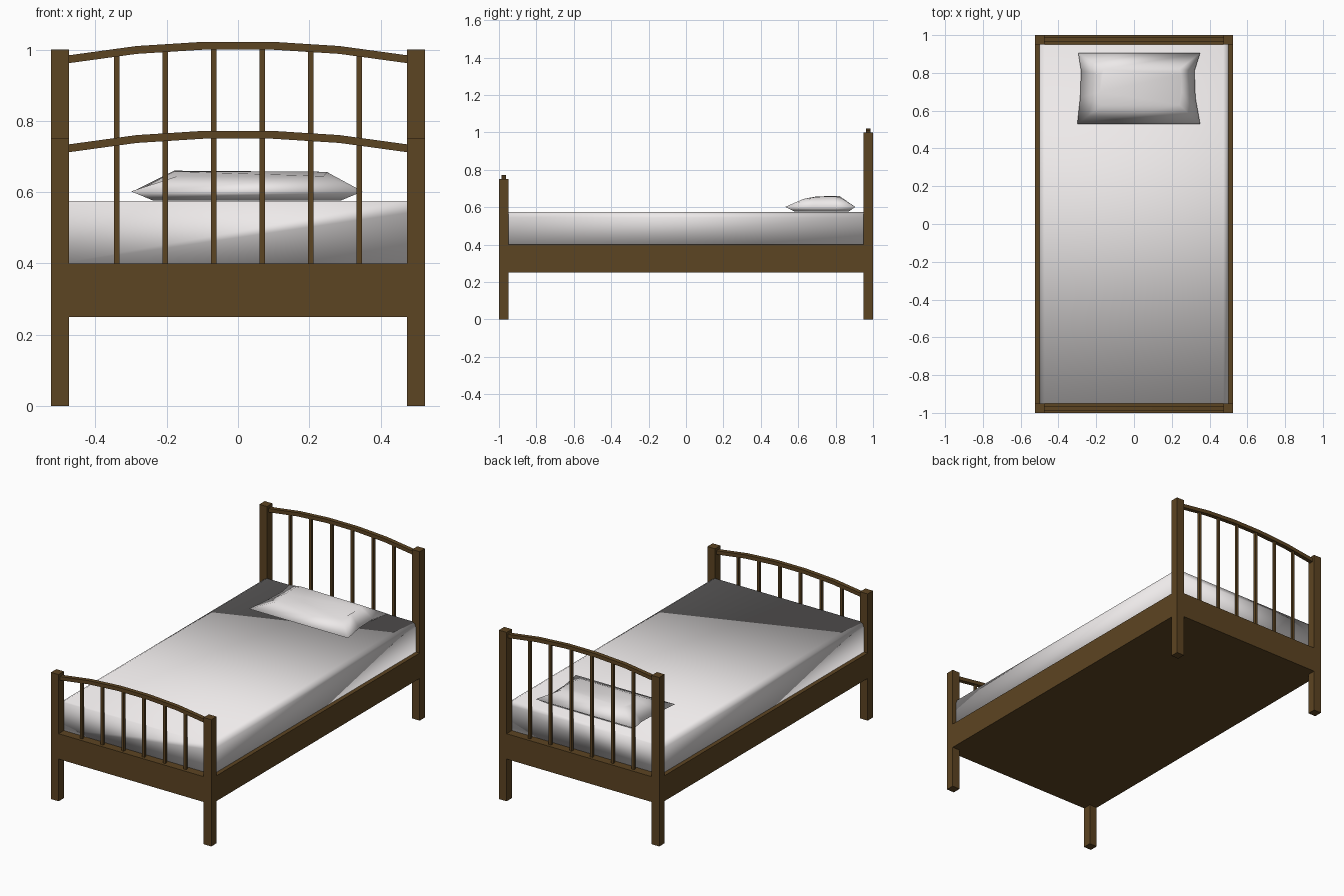
import bpy, bmesh

if "Cube" in bpy.data.objects:
    bpy.data.objects.remove(bpy.data.objects["Cube"])


def material(name, rgb):
    m = bpy.data.materials.new(name)
    m.diffuse_color = (*rgb, 1)
    m.use_nodes = True
    m.node_tree.nodes["Principled BSDF"].inputs["Base Color"].default_value = m.diffuse_color
    return m


WOOD = material("dark_wood", (0.108, 0.058, 0.016))
LINEN = material("white_linen", (0.85, 0.82, 0.82))


def make(name, verts, faces, mat, smooth=False):
    me = bpy.data.meshes.new(name)
    me.from_pydata(verts, [], faces)
    bm = bmesh.new()
    bm.from_mesh(me)
    bmesh.ops.recalc_face_normals(bm, faces=bm.faces)
    bm.to_mesh(me)
    bm.free()
    for p in me.polygons:
        p.use_smooth = smooth
    me.materials.append(mat)
    ob = bpy.data.objects.new(name, me)
    bpy.context.collection.objects.link(ob)
    return ob


def loft(name, rings, mat, smooth=False):
    """Bridge rings of equal point count and cap both ends."""
    n = len(rings[0])
    verts = [p for r in rings for p in r]
    faces = [(i * n + j, i * n + (j + 1) % n, (i + 1) * n + (j + 1) % n, (i + 1) * n + j)
             for i in range(len(rings) - 1) for j in range(n)]
    faces += [tuple(range(n)), tuple(range(len(verts) - n, len(verts)))]
    return make(name, verts, faces, mat, smooth)


def box(name, x0, x1, y0, y1, z0, z1, mat=WOOD):
    rings = [[(x0, y0, z), (x1, y0, z), (x1, y1, z), (x0, y1, z)] for z in (z0, z1)]
    return loft(name, rings, mat)


# Arched rail: underside heights relative to the post top
ARCH = [(-0.475, -0.038), (-0.285, -0.012), (-0.095, 0.0),
        (0.095, 0.0), (0.285, -0.012), (0.475, -0.038)]
RAIL = 0.022


def arch_z(x):
    for (xa, za), (xb, zb) in zip(ARCH, ARCH[1:]):
        if xa <= x <= xb:
            return za + (zb - za) * (x - xa) / (xb - xa)


# Headboard and footboard
for end, side, top in (("foot", -1, 0.75), ("head", 1, 1.0)):
    ya, yb = sorted((side * 0.95, side * 1.0))
    yc = side * 0.975
    for tag, xs in (("left", -1), ("right", 1)):
        xa, xb = sorted((xs * 0.475, xs * 0.525))
        box(f"{end}_post_{tag}", xa, xb, ya, yb, 0, top)
    box(f"{end}_lower_rail", -0.475, 0.475, ya, yb, 0.25, 0.40)
    loft(f"{end}_arched_rail",
         [[(x, yc - 0.0125, top + z), (x, yc + 0.0125, top + z),
           (x, yc + 0.0125, top + z + RAIL), (x, yc - 0.0125, top + z + RAIL)]
          for x, z in ARCH], WOOD)
    for i in range(6):
        x = (i - 2.5) * 0.136
        box(f"{end}_spindle_{i + 1}", x - 0.0075, x + 0.0075, yc - 0.0075, yc + 0.0075,
            0.40, top + arch_z(x) + 0.005)

# Side rails and base
for tag, xs in (("left", -1), ("right", 1)):
    xa, xb = sorted((xs * 0.475, xs * 0.525))
    box(f"side_rail_{tag}", xa, xb, -0.95, 0.95, 0.25, 0.40)
box("bed_base", -0.475, 0.475, -0.95, 0.95, 0.25, 0.40)

# Mattress with softened long top edges
half = [(0.5, 0.40), (0.5, 0.545), (0.493, 0.565), (0.473, 0.575)]
profile = half + [(-x, z) for x, z in reversed(half)]
loft("mattress", [[(x, y, z) for x, z in profile] for y in (-0.95, 0.95)], LINEN, True)

# Pillow: flat underside, pinched seam, domed top
under = [(-0.24, 0.58), (0.29, 0.58), (0.29, 0.67), (0.29, 0.80),
         (0.29, 0.87), (-0.24, 0.87), (-0.24, 0.80), (-0.24, 0.67)]
seam = [(-0.30, 0.53), (0.35, 0.53), (0.325, 0.67), (0.32, 0.81),
        (0.35, 0.905), (-0.295, 0.905), (-0.28, 0.81), (-0.285, 0.67)]
crown = [(-0.17, 0.63, 0.645), (0.24, 0.63, 0.645), (0.25, 0.70, 0.656), (0.25, 0.79, 0.657),
         (0.24, 0.82, 0.655), (-0.16, 0.82, 0.66), (-0.18, 0.79, 0.66), (-0.18, 0.70, 0.658)]
loft("pillow", [[(x, y, 0.577) for x, y in under],
                [(x, y, 0.602) for x, y in seam], crown], LINEN, True)
